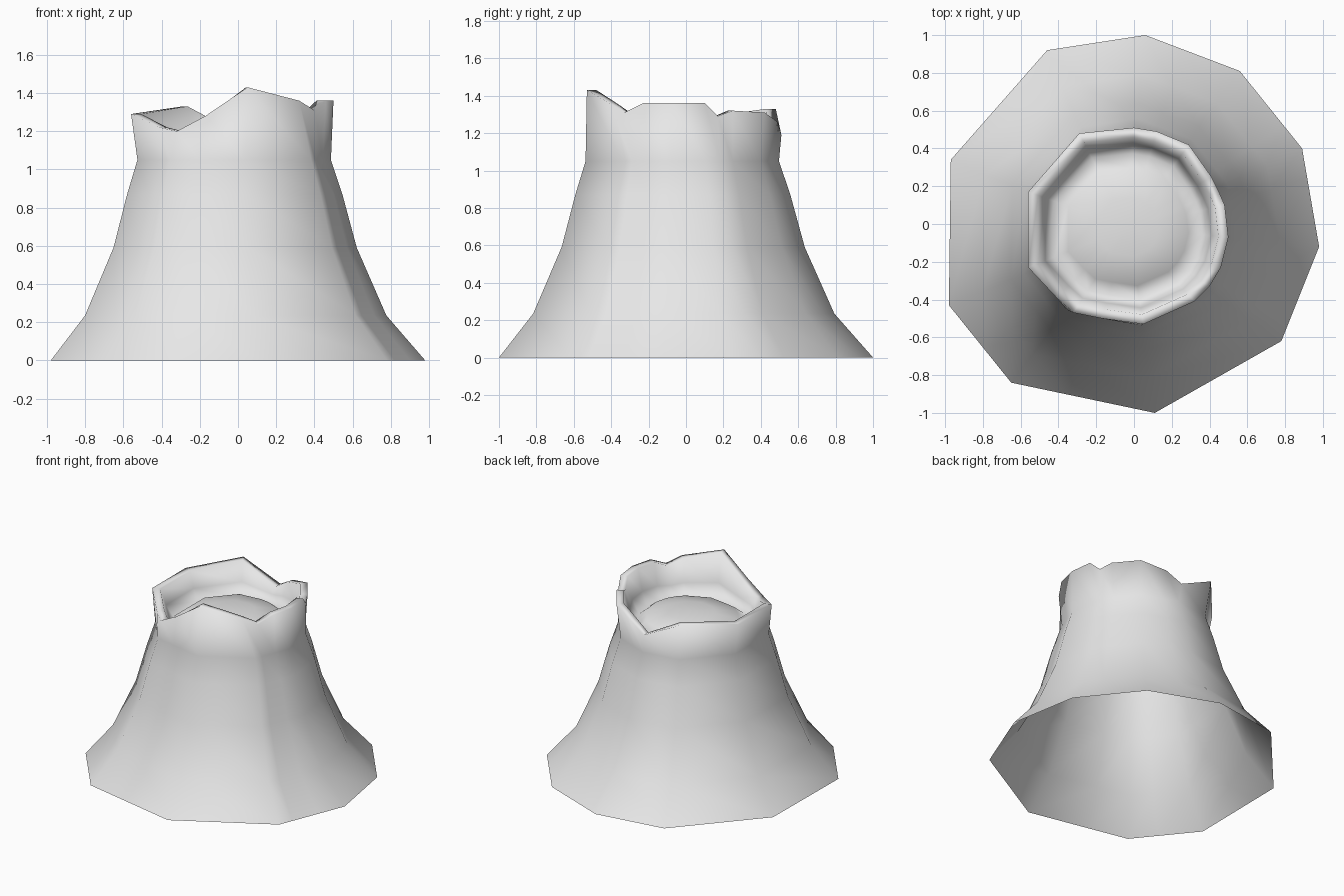
import bpy
import bmesh
from mathutils import Vector

cube = bpy.data.objects.get("Cube")
if cube:
    bpy.data.objects.remove(cube, do_unlink=True)

# Ten-cornered foot of the mountain
FOOT = [Vector(p) for p in (
    (-.97, .34), (-.46, .92), (.06, 1), (.56, .81), (.89, .4),
    (.98, -.12), (.78, -.62), (.11, -1), (-.65, -.84), (-.98, -.43))]

# Jagged rim: position along the foot outline, then x, y, z
RIM = [
    (0, -.56, .17, 1.29), (1, -.29, .48, 1.33), (2, 0, .51, 1.19),
    (2.4, .12, .49, 1.26), (3, .29, .42, 1.31), (3.7, .41, .25, 1.32),
    (4, .45, .17, 1.29), (4.3, .48, .1, 1.36), (5, .5, -.07, 1.36),
    (5.4, .46, -.23, 1.36), (5.8, .4, -.33, 1.31), (6, .32, -.41, 1.36),
    (7, .05, -.53, 1.43), (7.6, -.17, -.5, 1.28), (8, -.32, -.47, 1.2),
    (8.4, -.41, -.39, 1.22), (9, -.56, -.23, 1.29)]

CENTRE = Vector((-.03, -.02))


def foot_point(position):
    """Point on the foot outline, straight between its corners."""
    corner = int(position)
    following = FOOT[(corner + 1) % len(FOOT)]
    return FOOT[corner].lerp(following, position - corner)


def slope_ring(scale, shift, height):
    """Foot outline shrunk and moved to a height on the slope."""
    ring = []
    for position, x, y, z in RIM:
        point = foot_point(position) * scale
        ring.append((point.x - shift, point.y - shift, height))
    return ring


def crater_ring(scale, height, follow):
    """Rim outline shrunk; follow blends its height toward the rim's."""
    ring = []
    for position, x, y, z in RIM:
        point = CENTRE.lerp(Vector((x, y)), scale)
        ring.append((point.x, point.y, height + (z - height) * follow))
    return ring


# Outer slope, lip, inner wall, moat and raised crater floor
rings = [
    slope_ring(1, 0, 0),
    slope_ring(.805, .012, .235),
    slope_ring(.65, .015, .59),
    slope_ring(.575, .017, .87),
    slope_ring(.517, .02, 1.05),
    crater_ring(1, 0, 1),
    crater_ring(.9, 0, 1),
    crater_ring(.83, 1.12, .3),
    crater_ring(.74, 1.09, 0),
    crater_ring(.6, 1.15, 0),
    crater_ring(.3, 1.18, 0),
]

bm = bmesh.new()
loops = [[bm.verts.new(co) for co in ring] for ring in rings]
count = len(RIM)
for lower, upper in zip(loops, loops[1:]):
    for i in range(count):
        j = (i + 1) % count
        bm.faces.new((lower[i], upper[i], upper[j], lower[j]))
peak = bm.verts.new((CENTRE.x, CENTRE.y, 1.185))
for i in range(count):
    bm.faces.new((loops[-1][i], peak, loops[-1][(i + 1) % count]))
for face in bm.faces:
    face.smooth = True

mesh = bpy.data.meshes.new("volcano_cone")
bm.to_mesh(mesh)
bm.free()
volcano = bpy.data.objects.new("volcano_cone", mesh)
bpy.context.collection.objects.link(volcano)

# Plain stone colour
stone = bpy.data.materials.new("light_grey_stone")
stone.use_nodes = True
colour = (.8, .8, .8, 1)
stone.diffuse_color = colour
stone.node_tree.nodes["Principled BSDF"].inputs["Base Color"].default_value = colour
mesh.materials.append(stone)
